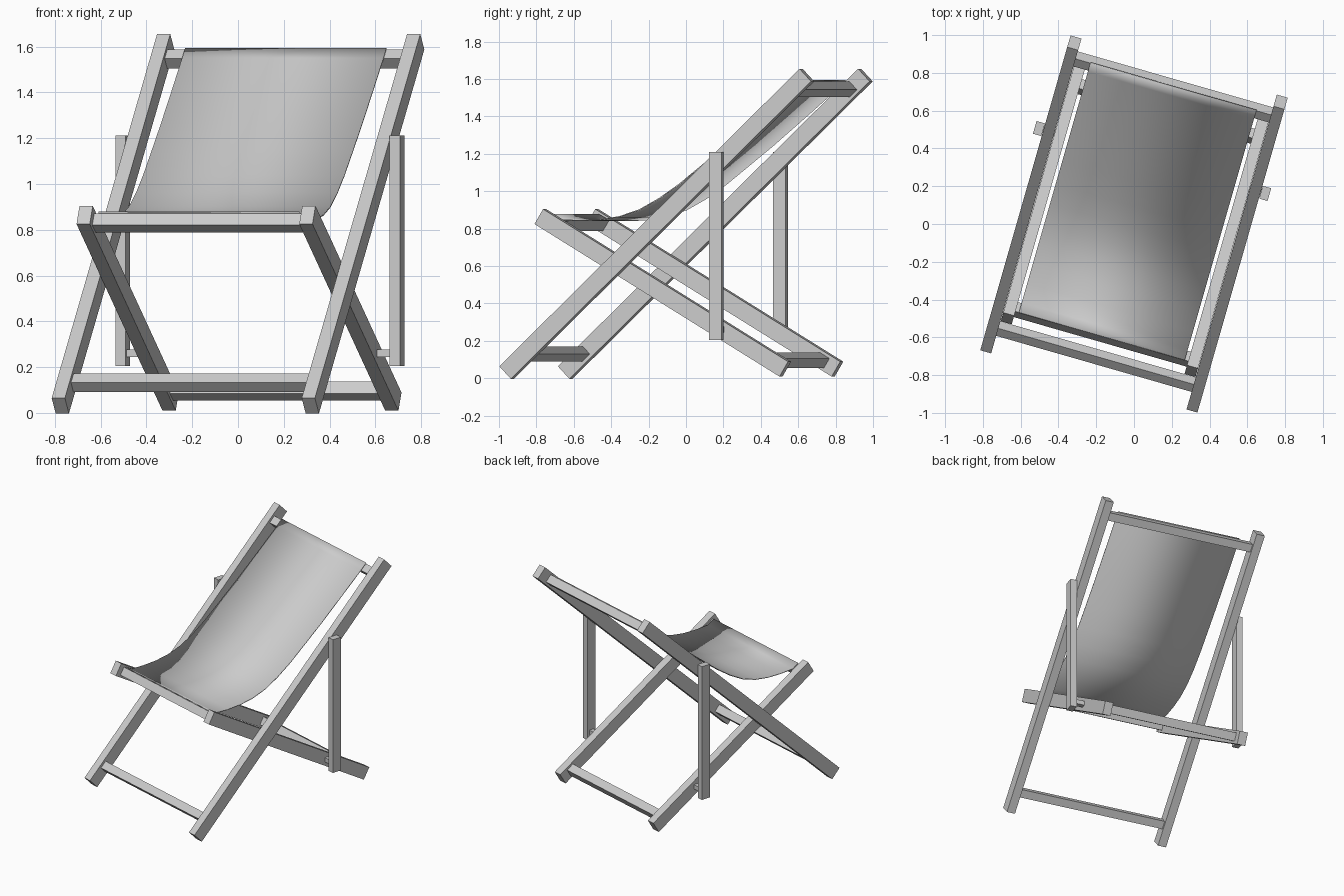
import bpy, bmesh, math
from mathutils import Matrix, Vector

if "Cube" in bpy.data.objects:
    bpy.data.objects.remove(bpy.data.objects["Cube"])

TURN = Matrix.Rotation(math.radians(-16), 4, 'Z')   # whole chair is turned
RAIL_TILT = math.radians(43.6)
LEG_TILT = math.radians(-30.9)


def finish(name, bm):
    bmesh.ops.recalc_face_normals(bm, faces=bm.faces)
    me = bpy.data.meshes.new(name)
    bm.to_mesh(me)
    bm.free()
    ob = bpy.data.objects.new(name, me)
    ob.matrix_world = TURN
    bpy.context.collection.objects.link(ob)
    return ob


def beam(name, centre, size, tilt=0.0):
    bm = bmesh.new()
    m = (Matrix.Translation(centre) @ Matrix.Rotation(tilt, 4, 'X')
         @ Matrix.Diagonal((*size, 1)))
    bmesh.ops.create_cube(bm, size=1, matrix=m)
    return finish(name, bm)


# paired side members
for side, s in (("left", -1), ("right", 1)):
    beam(f"{side}_back_rail", (s * .568, 0, .826), (.06, 2.306, .093), RAIL_TILT)
    beam(f"{side}_seat_leg", (s * .506, .016, .457), (.06, 1.588, .093), LEG_TILT)
    beam(f"{side}_post", (s * .623, .347, .708), (.046, .07, 1.005))
    beam(f"{side}_peg", (s * .567, .347, .26), (.07, .035, .032))

# crossbars of the two frames
beam("back_top_bar", (0, .755, 1.545), (1.08, .057, .06), RAIL_TILT)
beam("back_bottom_bar", (0, -.73, .131), (1.08, .057, .057), RAIL_TILT)
beam("seat_front_bar", (0, -.608, .83), (.96, .06, .06), LEG_TILT)
beam("seat_rear_bar", (0, .62, .096), (.96, .06, .06), LEG_TILT)

# hanging fabric: profile of (y, z) swept across the width
profile = [(.758, 1.592), (.71, 1.548), (.54, 1.402), (.36, 1.25), (.22, 1.138),
           (.09, 1.035), (-.02, .96), (-.13, .9), (-.24, .864), (-.35, .847),
           (-.46, .843), (-.565, .847), (-.618, .876)]
bm = bmesh.new()
rows = [[bm.verts.new((x, y, z)) for x in (-.457, .457)] for y, z in profile]
for a, b in zip(rows, rows[1:]):
    bm.faces.new((a[0], a[1], b[1], b[0]))
fabric = finish("fabric_seat", bm)
mod = fabric.modifiers.new("thickness", 'SOLIDIFY')
mod.thickness = .006
mod.offset = 0
bpy.context.view_layer.objects.active = fabric
fabric.select_set(True)
bpy.ops.object.shade_smooth_by_angle(angle=math.radians(40))
